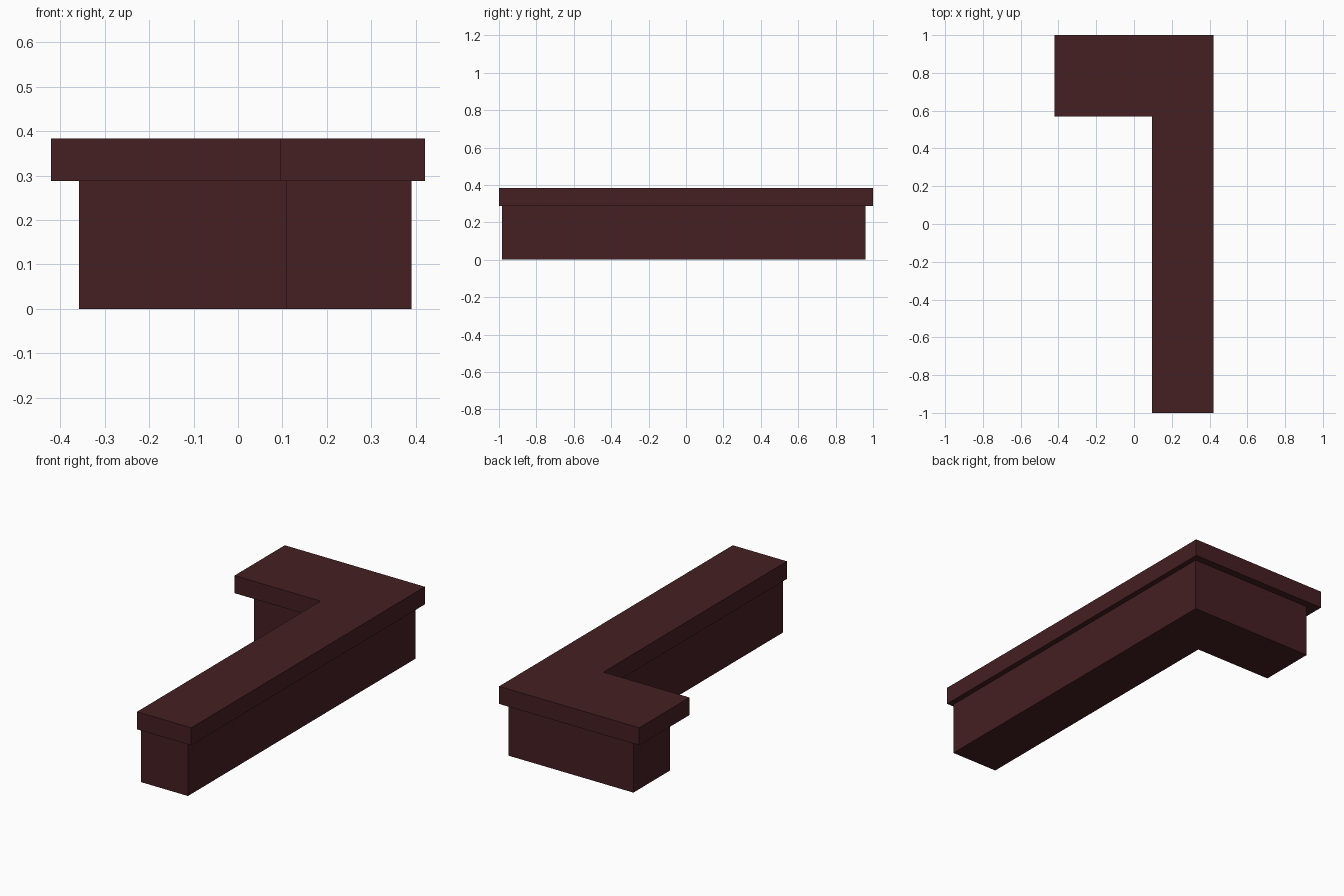
import bpy, bmesh

if "Cube" in bpy.data.objects:
    bpy.data.objects.remove(bpy.data.objects["Cube"])

mat = bpy.data.materials.new("dark_red_wood")
mat.diffuse_color = (0.06, 0.014, 0.016, 1)
mat.use_nodes = True
mat.node_tree.nodes["Principled BSDF"].inputs["Base Color"].default_value = mat.diffuse_color


def l_block(name, x0, x1, xi, y0, y1, yi, z0, z1):
    """Extruded L: long arm xi..x1 along y, short arm yi..y1 along x."""
    outline = [(xi, y0), (x1, y0), (x1, y1), (x0, y1), (x0, yi), (xi, yi)]
    bm = bmesh.new()
    face = bm.faces.new([bm.verts.new((x, y, z0)) for x, y in outline])
    ext = bmesh.ops.extrude_face_region(bm, geom=[face], use_keep_orig=True)
    top = [v for v in ext["geom"] if isinstance(v, bmesh.types.BMVert)]
    bmesh.ops.translate(bm, verts=top, vec=(0, 0, z1 - z0))
    bmesh.ops.recalc_face_normals(bm, faces=bm.faces[:])
    mesh = bpy.data.meshes.new(name)
    bm.to_mesh(mesh)
    bm.free()
    mesh.materials.append(mat)
    obj = bpy.data.objects.new(name, mesh)
    bpy.context.collection.objects.link(obj)
    return obj


# Counter body, set back under the top
l_block("counter_base", -0.357, 0.39, 0.108, -0.985, 0.96, 0.645, 0, 0.288)
# Overhanging counter top
l_block("counter_top", -0.42, 0.42, 0.095, -1, 1, 0.57, 0.288, 0.383)
